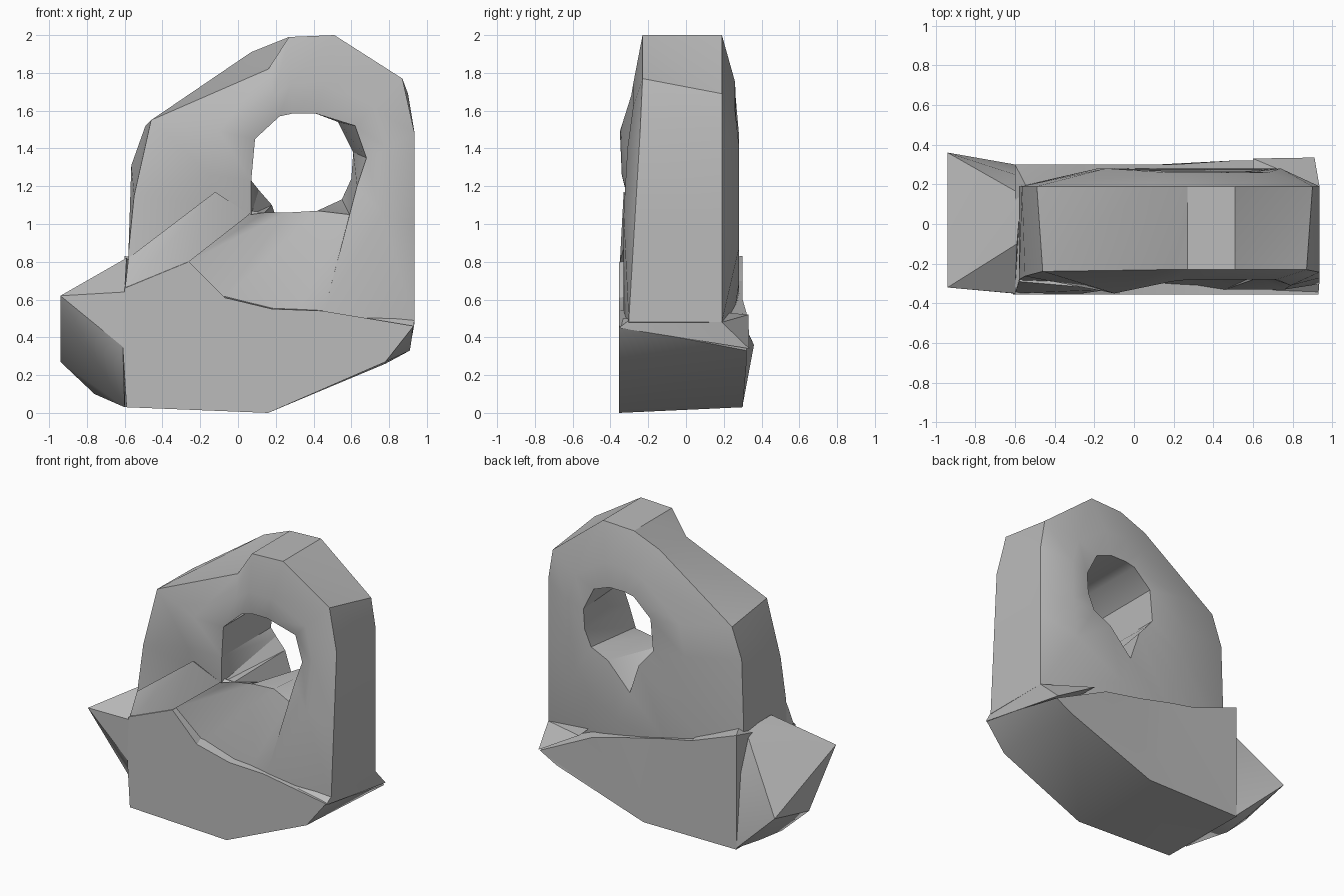
import bpy
import bmesh
from math import radians

old = bpy.data.objects.get("Cube")
if old:
    bpy.data.objects.remove(old, do_unlink=True)

stone = bpy.data.materials.new("grey_stone")
stone.use_nodes = True
grey = (0.5, 0.5, 0.5, 1)
stone.diffuse_color = grey
stone.node_tree.nodes["Principled BSDF"].inputs["Base Color"].default_value = grey


def finish(name, bm, angle=30):
    """Turn a bmesh into a named, shaded stone object."""
    bmesh.ops.recalc_face_normals(bm, faces=bm.faces[:])
    mesh = bpy.data.meshes.new(name)
    bm.to_mesh(mesh)
    bm.free()
    mesh.materials.append(stone)
    obj = bpy.data.objects.new(name, mesh)
    bpy.context.collection.objects.link(obj)
    bpy.ops.object.select_all(action="DESELECT")
    obj.select_set(True)
    bpy.context.view_layer.objects.active = obj
    bpy.ops.object.shade_smooth_by_angle(angle=radians(angle))
    return obj


def bridge(bm, first, second):
    """Join two closed loops of equal length with triangles."""
    count = len(first)
    for i in range(count):
        j = (i + 1) % count
        bm.faces.new((first[i], first[j], second[j]))
        bm.faces.new((first[i], second[j], second[i]))


def loop(bm, points):
    return [bm.verts.new(p) for p in points]


def mix(a, b, t):
    return a + (b - a) * t


# Pierced upright slab: outer x, z / bulge x, z / hole x, z / bulge y, hole y
rows = [
    (-.58, .85, -.16, 1.1, .07, 1.05, -.30, -.28),
    (-.55, 1.15, -.15, 1.26, .07, 1.23, -.34, -.28),
    (-.46, 1.55, -.1, 1.49, .09, 1.45, -.35, -.29),
    (.16, 1.82, .19, 1.68, .22, 1.57, -.29, -.27),
    (.27, 1.99, .28, 1.74, .29, 1.585, -.28, -.26),
    (.51, 2.0, .46, 1.74, .41, 1.585, -.28, -.26),
    (.87, 1.77, .72, 1.62, .62, 1.52, -.28, -.25),
    (.935, 1.48, .79, 1.40, .68, 1.35, -.31, -.26),
    (.935, 1.0, .76, 1.05, .63, 1.2, -.33, -.27),
    (.935, .48, .46, .55, .59, 1.05, -.33, -.27),
    (.20, .10, .32, .54, .42, 1.07, -.31, -.20),
    (-.50, .20, -.07, .61, .25, 1.06, -.28, -.20),
    (-.58, .50, -.26, .80, .14, 1.06, -.31, -.24),
]
# Places where the back differs from the front
back_rim = {1: (-.565, 1.31), 2: (-.49, 1.52), 3: (.07, 1.91), 6: (.9, 1.69)}
back_hole = {0: (.11, 1.18), 6: (.53, 1.54), 7: (.61, 1.38), 8: (.6, 1.24),
             9: (.55, 1.13), 11: (.25, .89), 12: (.18, 1.1)}

bm = bmesh.new()
rings = [[], [], [], [], [], []]
for i, (ox, oz, mx, mz, hx, hz, my, hy) in enumerate(rows):
    bx, bz = back_rim.get(i, (ox, oz))
    kx, kz = back_hole.get(i, (hx, hz))
    rings[0].append((hx, hy, hz))
    rings[1].append((mx, my, mz))
    rings[2].append((ox, -.23 - .06 * max(0, 1.7 - oz), oz))
    rings[3].append((bx, .19, bz))
    rings[4].append((mix(kx, bx, .4), .28 - .02 * (oz > 1.7), mix(kz, bz, .4)))
    rings[5].append((kx, .265, kz))
loops = [loop(bm, ring) for ring in rings]
for k, ring in enumerate(loops):
    bridge(bm, ring, loops[(k + 1) % len(loops)])
finish("pierced_slab", bm, 40)

# Broad base with a sloping ledge around the slab
front = [(-.59, .03), (.16, 0), (.78, .27), (.93, .46), (.45, .54),
         (.18, .55), (-.07, .61), (-.26, .8), (-.6, .66), (-.61, .35)]
back = [(-.6, .03), (.12, .03), (.78, .26), (.91, .33), (.5, .53),
        (.2, .6), (-.05, .66), (-.25, .7), (-.6, .83), (-.6, .35)]
bm = bmesh.new()
front_loop = loop(bm, [(x, -.355, z) for x, z in front])
back_loop = loop(bm, [(x, .3 + .02 * (x > .4), z) for x, z in back])
bridge(bm, front_loop, back_loop)
bm.faces.new(front_loop)
bmesh.ops.triangulate(bm, faces=[bm.faces.new(back_loop)])
finish("base", bm)

# Shoulder sloping from the base up to the slab, and the side outcrop
boulders = {
    "front_shoulder": [
        (-.6, -.35, .64), (-.26, -.35, .8), (-.12, -.33, 1.17),
        (-.58, -.29, .82), (-.5, 0, .8), (.06, -.28, 1.05), (-.1, 0, 1)],
    "side_outcrop": [
        (-.94, -.32, .62), (-.94, -.02, .27), (-.76, .02, .1),
        (-.6, -.2, .03), (-.61, -.35, .35),
        (-.6, -.35, .64), (-.67, .02, .73), (-.59, -.1, .82),
        (-.94, .36, .36), (-.75, .25, .12), (-.6, .3, .04),
        (-.6, .25, .55), (-.57, .15, .8)],
    "right_ledge": [
        (.935, -.29, .5), (.93, -.355, .45), (.91, .335, .34),
        (.935, .19, .48), (.6, .33, .52), (.65, -.34, .5), (.6, 0, .55)],
}
for name, points in boulders.items():
    bm = bmesh.new()
    loop(bm, points)
    hull = bmesh.ops.convex_hull(bm, input=bm.verts[:])
    spare = set(hull["geom_interior"]) | set(hull["geom_unused"])
    loose = [v for v in spare if isinstance(v, bmesh.types.BMVert)]
    bmesh.ops.delete(bm, geom=loose, context="VERTS")
    finish(name, bm)
